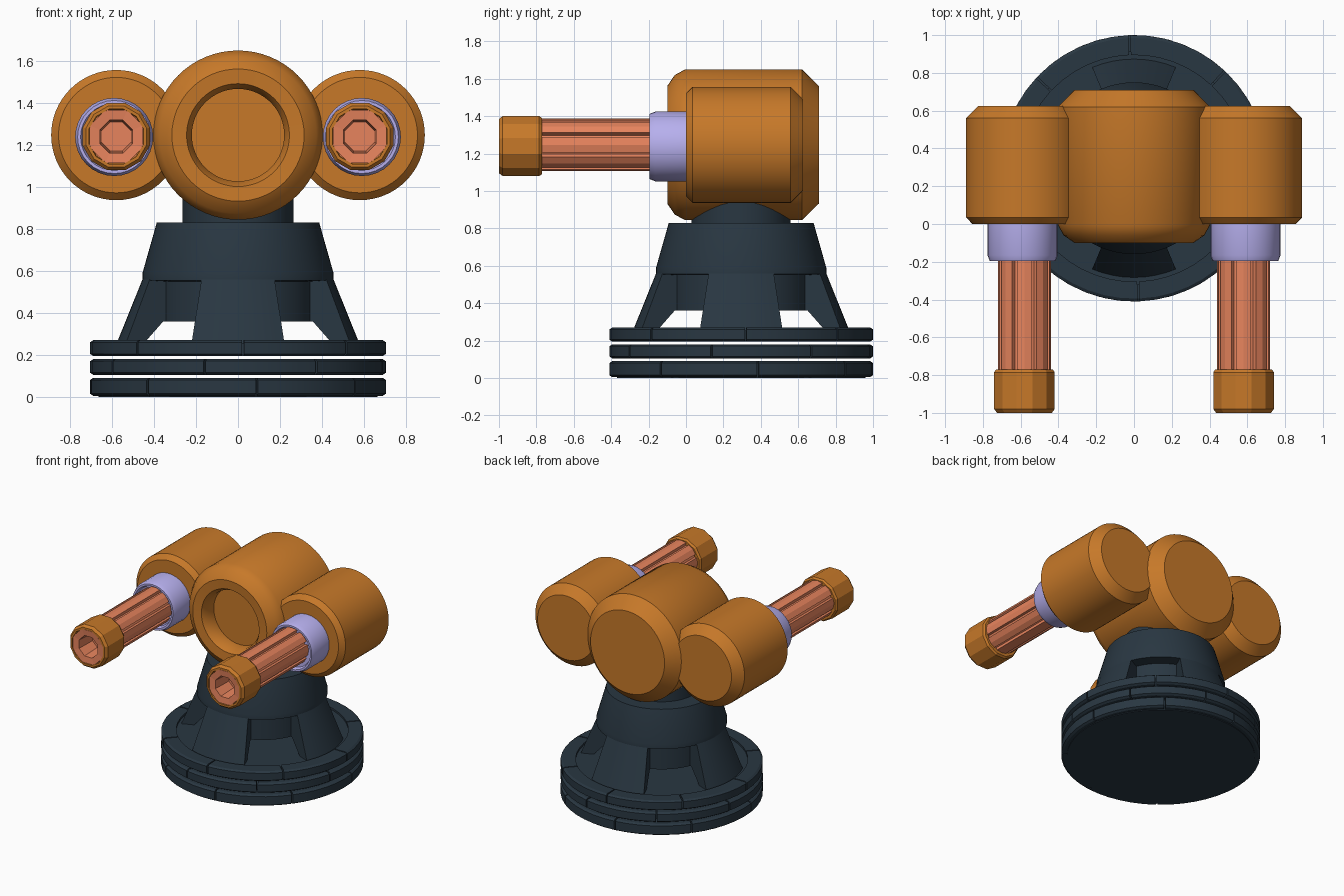
import bpy, bmesh, math
from mathutils import Vector

if "Cube" in bpy.data.objects:
    bpy.data.objects.remove(bpy.data.objects["Cube"])

def material(name, rgb):
    m = bpy.data.materials.new(name)
    m.diffuse_color = (*rgb, 1)
    m.use_nodes = True
    m.node_tree.nodes["Principled BSDF"].inputs["Base Color"].default_value = m.diffuse_color
    return m

SLATE = material("slate", (0.022, 0.038, 0.054))
ORANGE = material("orange", (0.57, 0.19, 0.022))
SALMON = material("salmon", (0.80, 0.23, 0.11))
LILAC = material("lilac", (0.47, 0.43, 0.85))

def finish(bm, name, mat, smooth=True, mirror=False):
    bmesh.ops.remove_doubles(bm, verts=bm.verts, dist=1e-5)
    bmesh.ops.recalc_face_normals(bm, faces=bm.faces)
    me = bpy.data.meshes.new(name)
    bm.to_mesh(me)
    bm.free()
    ob = bpy.data.objects.new(name, me)
    bpy.context.collection.objects.link(ob)
    me.materials.append(mat)
    if mirror:
        ob.modifiers.new("mirror", 'MIRROR')
    if smooth:
        bpy.ops.object.select_all(action='DESELECT')
        ob.select_set(True)
        bpy.context.view_layer.objects.active = ob
        bpy.ops.object.shade_smooth_by_angle(angle=math.radians(30))
    return ob

def revolve(bm, profile, centre, axis='Z', seg=64, start=0, sweep=360):
    """Turn (radius, height) points about an axis; partial sweeps of a closed profile get end caps."""
    full = sweep == 360
    rows = []
    for i in range(seg + 1):
        a = math.radians(start + sweep * i / seg)
        row = []
        for r, h in profile:
            x, y = r * math.cos(a), r * math.sin(a)
            p = Vector((x, y, h)) if axis == 'Z' else Vector((x, h, y))
            row.append(bm.verts.new(p + Vector(centre)))
        rows.append(row)
    n = len(profile)
    for a, b in zip(rows, rows[1:]):
        for j in range(n - 1 if full else n):
            k = (j + 1) % n
            bm.faces.new((a[j], b[j], b[k], a[k]))
    if not full:
        bm.faces.new(rows[0])
        bm.faces.new(rows[-1])

def lathe(name, profile, mat, centre, axis='Z', seg=64, mirror=False, start=0, smooth=True):
    bm = bmesh.new()
    revolve(bm, profile, centre, axis, seg, start)
    return finish(bm, name, mat, smooth, mirror)

BASE = (0, 0.295, 0)

# three stacked base rings, each of eight segments with thin seams
for name, z0, z1, turn in (("base_ring_lower", 0.005, 0.09, 7.3),
                           ("base_ring_middle", 0.105, 0.18, -13),
                           ("base_ring_upper", 0.195, 0.27, 2)):
    bm = bmesh.new()
    for i in range(8):
        prof = [(0.60, z0), (0.69, z0), (0.705, z0 + 0.01), (0.705, z1 - 0.01), (0.69, z1), (0.60, z1)]
        revolve(bm, prof, BASE, seg=6, start=-90 + turn + 45 * i + 0.4, sweep=44.2)
    finish(bm, name, SLATE)

# closed floor and the deck the legs stand on
lathe("base_floor", [(0, 0), (0.665, 0), (0.665, 0.08), (0, 0.08)], SLATE, BASE)
lathe("base_deck", [(0, 0.2), (0.62, 0.2), (0.62, 0.255), (0, 0.255)], SLATE, BASE)

# four splayed legs
bm = bmesh.new()
for i in range(4):
    prof = [(0.36, 0.56), (0.455, 0.56), (0.58, 0.25), (0.49, 0.25), (0.385, 0.36), (0.36, 0.36)]
    revolve(bm, prof, BASE, seg=8, start=90 * i - 22.5, sweep=45)
finish(bm, "pedestal_legs", SLATE)

# pedestal hub with neck
lathe("pedestal_hub", [(0, 0.36), (0.37, 0.36), (0.37, 0.55), (0.455, 0.555), (0.455, 0.59), (0.387, 0.83),
                       (0.265, 0.83), (0.265, 1.0), (0, 1.0)], SLATE, BASE)

# central drum with dished front
lathe("central_drum", [(0, 0.02), (0.22, 0.02), (0.22, -0.05), (0.245, -0.095), (0.315, -0.1), (0.373, -0.06),
                       (0.403, -0.005), (0.403, 0.62), (0.315, 0.71), (0, 0.71)],
      ORANGE, (0, 0, 1.247), 'Y')

# side pods, collars and gun barrels, mirrored
GUN = (0.58, 0, 1.247)
lathe("side_pod", [(0, 0), (0.275, 0), (0.31, 0.035), (0.31, 0.56), (0.245, 0.625), (0, 0.625)],
      ORANGE, GUN, 'Y', mirror=True)
lathe("barrel_collar", [(0.1, -0.17), (0.15, -0.17), (0.16, -0.195), (0.174, -0.195), (0.186, -0.165),
                        (0.186, 0.02), (0, 0.02)],
      LILAC, (0.59, 0, 1.238), 'Y', 32, True)

# fluted barrel: eight ribs with narrow grooves
bm = bmesh.new()
ring = []
for i in range(8):
    for off, r in ((-17, 0.138), (0, 0.14), (17, 0.138), (19, 0.115), (26, 0.115)):
        a = math.radians(45 * i + off)
        ring.append(bm.verts.new((GUN[0] + r * math.cos(a), -0.8, GUN[2] + r * math.sin(a))))
face = bm.faces.new(ring)
ext = bmesh.ops.extrude_face_region(bm, geom=[face], use_keep_orig=True)
bmesh.ops.translate(bm, vec=(0, 0.7, 0), verts=[v for v in ext["geom"] if isinstance(v, bmesh.types.BMVert)])
finish(bm, "fluted_barrel", SALMON, False, True)

# muzzle sleeve and bored tip
MUZZLE = (0.58, 0, 1.24)
lathe("muzzle_sleeve", [(0.13, -0.77), (0.155, -0.77), (0.166, -0.785), (0.166, -0.98), (0.15, -1.0),
                        (0.135, -1.0), (0.13, -0.77)], ORANGE, MUZZLE, 'Y', 12, True, 15, False)
lathe("muzzle_tip", [(0, -0.84), (0.075, -0.84), (0.085, -0.99), (0.137, -0.995), (0.137, -0.78), (0, -0.78)],
      SALMON, MUZZLE, 'Y', 8, True, 22.5, False)
